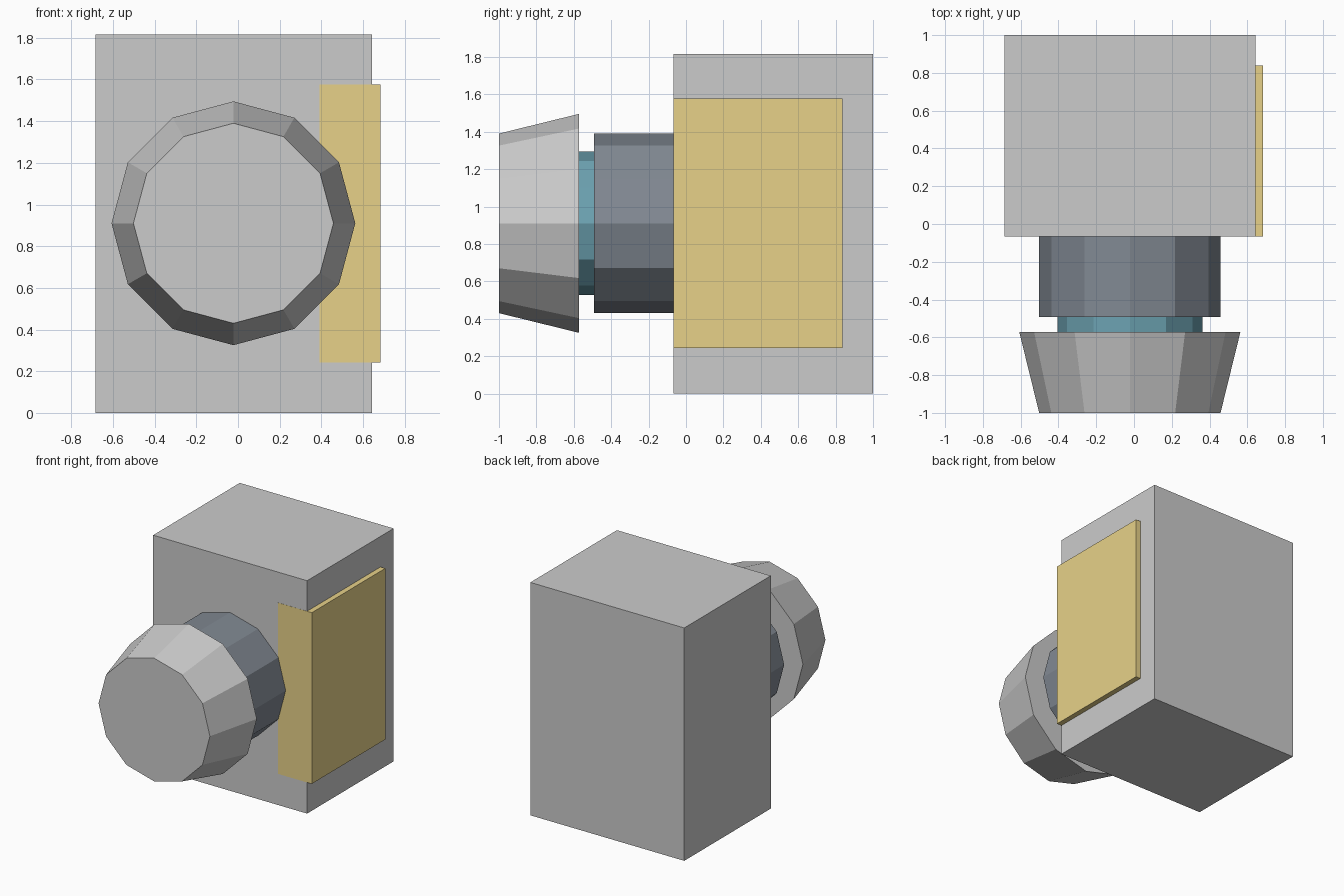
import bpy, bmesh, math
from mathutils import Matrix, Vector

if "Cube" in bpy.data.objects:
    bpy.data.objects.remove(bpy.data.objects["Cube"])

CX, CZ = -0.022, 0.91  # knob axis
SIDES = 12


def finish(bm, name, color=None):
    bmesh.ops.recalc_face_normals(bm, faces=bm.faces)
    me = bpy.data.meshes.new(name)
    bm.to_mesh(me)
    bm.free()
    ob = bpy.data.objects.new(name, me)
    bpy.context.collection.objects.link(ob)
    if color:
        mat = bpy.data.materials.new(name + "_colour")
        mat.diffuse_color = (*color, 1)
        mat.use_nodes = True
        mat.node_tree.nodes["Principled BSDF"].inputs["Base Color"].default_value = mat.diffuse_color
        me.materials.append(mat)
    return ob


def box(name, lo, hi, color=None):
    lo, hi = Vector(lo), Vector(hi)
    bm = bmesh.new()
    mat = Matrix.Translation((lo + hi) / 2) @ Matrix.Diagonal((*(hi - lo), 1))
    bmesh.ops.create_cube(bm, size=1, matrix=mat)
    return finish(bm, name, color)


def drum(name, y_back, y_front, r_back, r_front, color=None):
    # local +z is turned to point forward (-y)
    bm = bmesh.new()
    mat = (Matrix.Translation((CX, (y_back + y_front) / 2, CZ))
           @ Matrix.Rotation(math.radians(90), 4, 'X'))
    bmesh.ops.create_cone(bm, cap_ends=True, segments=SIDES, radius1=r_back,
                          radius2=r_front, depth=y_back - y_front, matrix=mat)
    return finish(bm, name, color)


# Main housing
box("housing", (-0.685, -0.066, 0), (0.642, 1.0, 1.815))
# Side plate, sunk into the housing and flush with its front
box("side_plate", (0.39, -0.067, 0.243), (0.683, 0.838, 1.577), (0.80, 0.64, 0.25))
# Dark barrel, teal neck and flared front cap
drum("barrel", -0.066, -0.492, 0.48, 0.48, (0.22, 0.25, 0.29))
drum("neck", -0.49, -0.574, 0.384, 0.384, (0.15, 0.36, 0.44))
drum("front_cap", -0.573, -1.0, 0.585, 0.48)
